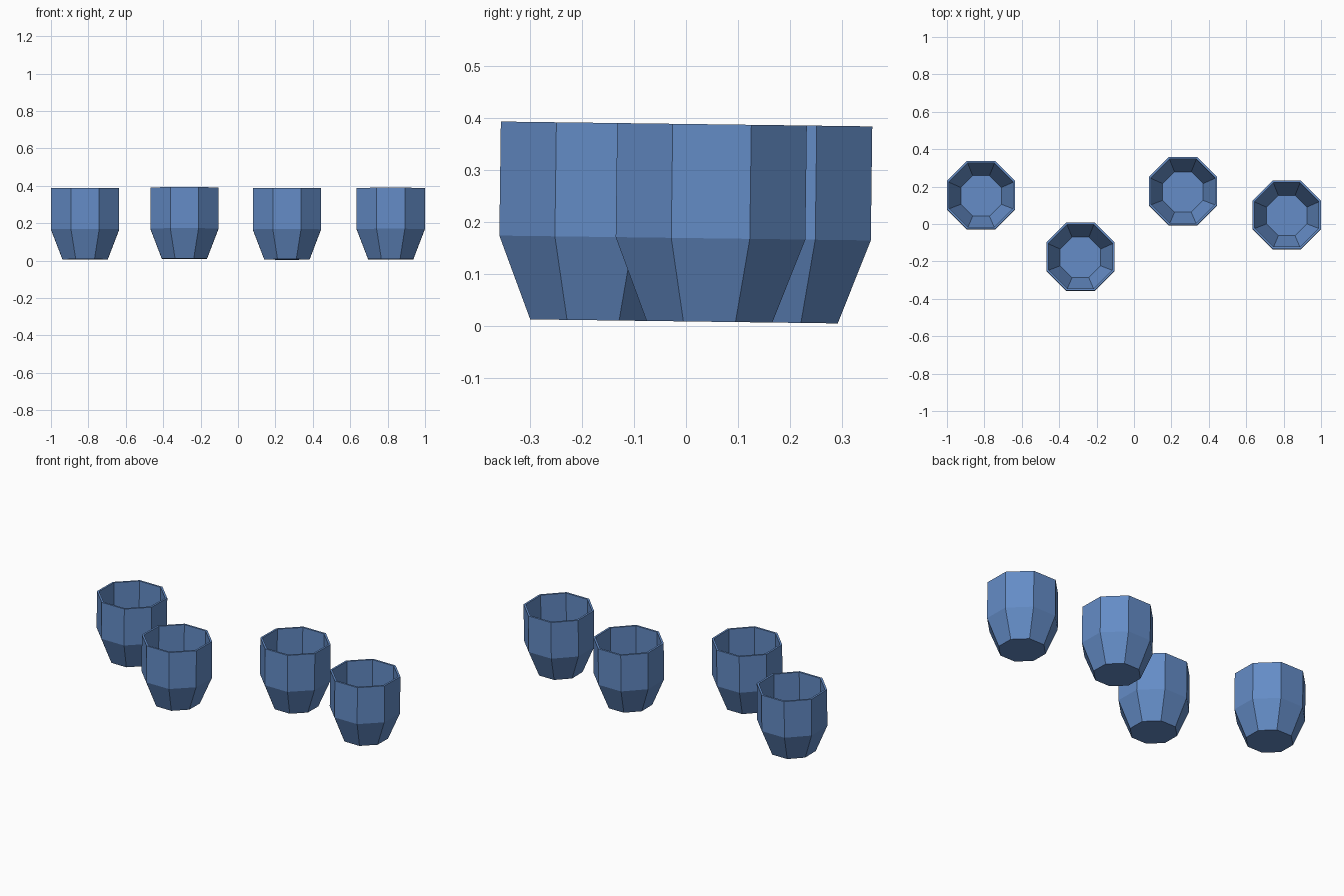
import bpy, bmesh, math
from mathutils import Matrix

if "Cube" in bpy.data.objects:
    bpy.data.objects.remove(bpy.data.objects["Cube"])

blue = bpy.data.materials.new("blue_ceramic")
blue.diffuse_color = (0.127, 0.262, 0.565, 1)
blue.use_nodes = True
blue.node_tree.nodes["Principled BSDF"].inputs["Base Color"].default_value = blue.diffuse_color

# Cup profile (half width across flats, height): outside, rim, inside, floor
PROFILE = [(0.121, 0.008), (0.1825, 0.1685), (0.1825, 0.388),
           (0.171, 0.388), (0.171, 0.171), (0.108, 0.022)]
SIDES = 8
TILT = Matrix.Rotation(math.radians(-0.75), 4, 'X')   # whole set leans slightly


def make_cup(name, x, y):
    bm = bmesh.new()
    rings = []
    for half, z in PROFILE:
        r = half / math.cos(math.pi / SIDES)
        angles = [math.tau * (i + 0.5) / SIDES for i in range(SIDES)]
        rings.append([bm.verts.new((r * math.cos(a), r * math.sin(a), z)) for a in angles])
    # walls and rim
    for low, high in zip(rings, rings[1:]):
        for i in range(SIDES):
            j = (i + 1) % SIDES
            bm.faces.new((low[i], low[j], high[j], high[i]))
    # underside and inner floor
    bm.faces.new(rings[0][::-1])
    bm.faces.new(rings[-1])
    bmesh.ops.recalc_face_normals(bm, faces=bm.faces)
    bm.transform(TILT @ Matrix.Translation((x, y, 0)))
    mesh = bpy.data.meshes.new(name)
    bm.to_mesh(mesh)
    bm.free()
    mesh.materials.append(blue)
    bpy.context.collection.objects.link(bpy.data.objects.new(name, mesh))


# Four scattered cups
for n, (x, y) in enumerate([(-0.8175, 0.15), (-0.2865, -0.179),
                            (0.2615, 0.171), (0.8165, 0.045)], 1):
    make_cup(f"cup_{n}", x, y)
